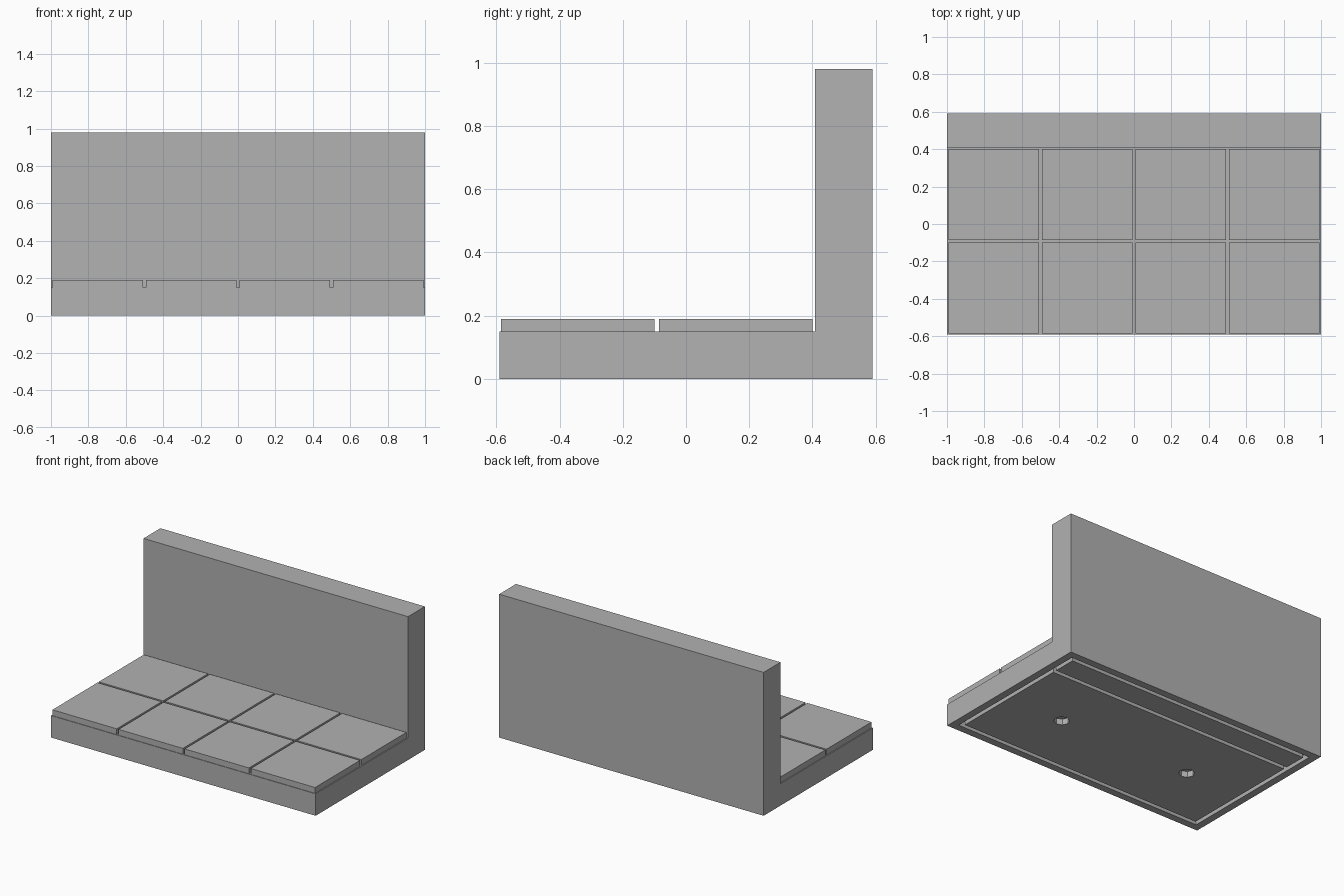
import bpy, bmesh
from mathutils import Matrix, Vector

cube = bpy.data.objects.get("Cube")
if cube:
    bpy.data.objects.remove(cube, do_unlink=True)

# Single plain grey material
grey = bpy.data.materials.new("plain grey")
grey.use_nodes = True
colour = (0.445, 0.445, 0.445, 1)
grey.diffuse_color = colour
grey.node_tree.nodes["Principled BSDF"].inputs["Base Color"].default_value = colour


def finish(name, bm):
    bmesh.ops.recalc_face_normals(bm, faces=bm.faces)
    mesh = bpy.data.meshes.new(name)
    bm.to_mesh(mesh)
    bm.free()
    mesh.materials.append(grey)
    obj = bpy.data.objects.new(name, mesh)
    bpy.context.collection.objects.link(obj)
    return obj


def box(name, low, high):
    low, high = Vector(low), Vector(high)
    bm = bmesh.new()
    bmesh.ops.create_cube(bm, size=1, matrix=Matrix.Translation((low + high) / 2)
                          @ Matrix.Diagonal((*(high - low), 1)))
    return finish(name, bm)


def cut(target, cutter):
    cutter.hide_render = True
    mod = target.modifiers.new("cut", 'BOOLEAN')
    mod.operation, mod.solver, mod.object = 'DIFFERENCE', 'EXACT', cutter
    bpy.context.view_layer.objects.active = target
    bpy.ops.object.modifier_apply(modifier=mod.name)
    bpy.data.objects.remove(cutter, do_unlink=True)


# L-shaped base and wall in one piece
HALF, WALL_Y, BASE_Z, TOP_Z = 0.59, 0.408, 0.15, 0.98
profile = [(-HALF, 0), (HALF, 0), (HALF, TOP_Z), (WALL_Y, TOP_Z),
           (WALL_Y, BASE_Z), (-HALF, BASE_Z)]
bm = bmesh.new()
end = bm.faces.new([bm.verts.new((-1, y, z)) for y, z in profile])
grown = bmesh.ops.extrude_face_region(bm, geom=[end])
bmesh.ops.translate(bm, vec=(2, 0, 0),
                    verts=[v for v in grown["geom"] if isinstance(v, bmesh.types.BMVert)])
body = finish("base_and_wall", bm)

# Grooves under the base: a rectangular ring and one crossbar
INSET, WIDTH, DEPTH = 0.05, 0.027, 0.04
gx, gy = 1 - INSET, HALF - INSET
for y in (-gy, 0.33, gy - WIDTH):
    cut(body, box("groove_cutter", (-gx, y, -0.1), (gx, y + WIDTH, DEPTH)))
for x in (-gx, gx - WIDTH):
    cut(body, box("groove_cutter", (x, -gy, -0.1), (x + WIDTH, gy, DEPTH)))

# Two round sockets under the base
MID_Y = -0.093
for x in (-0.5, 0.5):
    bm = bmesh.new()
    bmesh.ops.create_cone(bm, cap_ends=True, segments=8, radius1=0.05, radius2=0.05,
                          depth=2 * DEPTH, matrix=Matrix.Translation((x, MID_Y, 0)))
    cut(body, finish("socket_cutter", bm))

# Floor tiles, two rows of four
TILE = 0.243
for row in range(2):
    for col in range(4):
        x, y = -0.75 + 0.5 * col, MID_Y - 0.25 + 0.5 * row
        box(f"floor_tile_{row + 1}_{col + 1}",
            (x - TILE, y - TILE, BASE_Z), (x + TILE, y + TILE, 0.19))
